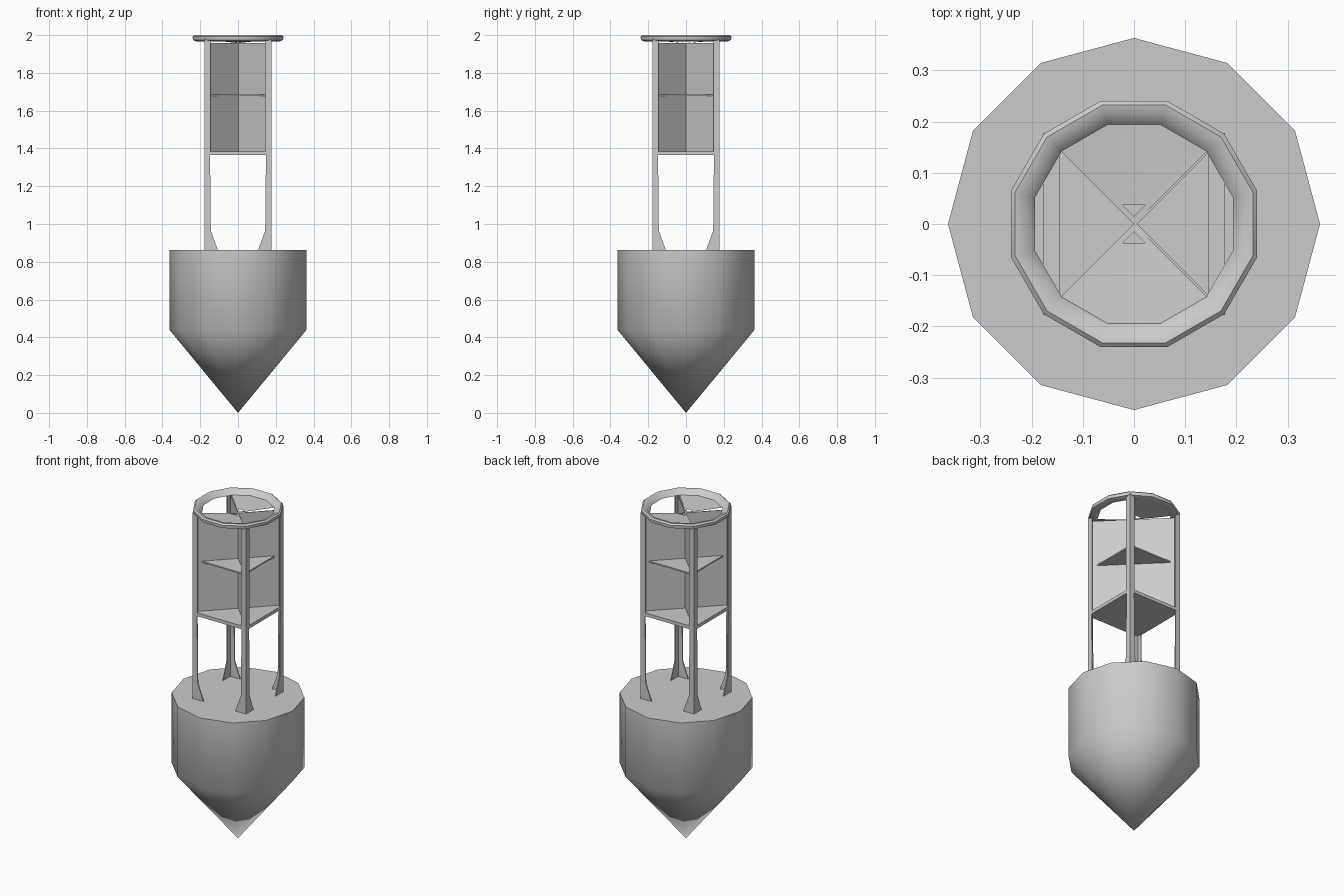
import bpy, bmesh, math
from mathutils import Vector

cube = bpy.data.objects.get("Cube")
if cube:
    bpy.data.objects.remove(cube, do_unlink=True)

grey = bpy.data.materials.new("grey_metal")
grey.use_nodes = True
grey.diffuse_color = (0.6, 0.6, 0.6, 1)
grey.node_tree.nodes["Principled BSDF"].inputs["Base Color"].default_value = (0.6, 0.6, 0.6, 1)


def finish(name, bm, smooth=None):
    bmesh.ops.recalc_face_normals(bm, faces=bm.faces)
    mesh = bpy.data.meshes.new(name)
    bm.to_mesh(mesh)
    bm.free()
    mesh.materials.append(grey)
    ob = bpy.data.objects.new(name, mesh)
    bpy.context.collection.objects.link(ob)
    if smooth:
        bpy.ops.object.select_all(action='DESELECT')
        ob.select_set(True)
        bpy.context.view_layer.objects.active = ob
        bpy.ops.object.shade_smooth_by_angle(angle=math.radians(smooth))
    return ob


def lathe(name, profile, offset, closed, smooth):
    """Twelve-sided turned shape from (radius, z) points."""
    bm = bmesh.new()
    vs = [bm.verts.new((r * math.cos(offset), r * math.sin(offset), z)) for r, z in profile]
    pairs = list(zip(vs, vs[1:])) + ([(vs[-1], vs[0])] if closed else [])
    edges = [bm.edges.new(p) for p in pairs]
    bmesh.ops.spin(bm, geom=vs + edges, axis=(0, 0, 1), cent=(0, 0, 0),
                   angle=2 * math.pi, steps=12)
    bmesh.ops.remove_doubles(bm, verts=bm.verts, dist=0.0005)
    return finish(name, bm, smooth)


def extrude_polygon(bm, points, direction):
    face = bm.faces.new([bm.verts.new(p) for p in points])
    out = bmesh.ops.extrude_face_region(bm, geom=[face], use_keep_orig=True)
    moved = [g for g in out["geom"] if isinstance(g, bmesh.types.BMVert)]
    bmesh.ops.translate(bm, verts=moved, vec=Vector(direction))


def square_plate(name, half, z, thick):
    bm = bmesh.new()
    corners = [(-half, -half, z), (half, -half, z), (half, half, z), (-half, half, z)]
    extrude_polygon(bm, corners, (0, 0, thick))
    return finish(name, bm)


def angle_post(name, sx, sy, outline):
    """L-section post: one outline of (inset, z) laid along x and along y."""
    bm = bmesh.new()
    c, t = 0.178, 0.006
    extrude_polygon(bm, [(sx * (c - d), sy * c, z) for d, z in outline], (0, -sy * t, 0))
    extrude_polygon(bm, [(sx * c, sy * (c - d), z) for d, z in outline], (-sx * t, 0, 0))
    return finish(name, bm)


# Float: cylinder with a pointed keel
lathe("float_body", [(0, 0), (0.363, 0.44), (0.363, 0.862), (0, 0.862)], 0, False, 45)

# Legs with flared feet, and the posts above them
LEG = [(0, 0.86), (0.072, 0.86), (0.034, 0.965), (0.03, 1.37), (0, 1.37)]
POST = [(0, 1.38), (0.033, 1.38), (0.033, 1.98), (0, 1.98)]
for sx, side in ((1, "left"), (-1, "right")):
    for sy, end in ((-1, "front"), (1, "back")):
        angle_post(f"{end}_{side}_leg", sx, sy, LEG)
        angle_post(f"{end}_{side}_post", sx, sy, POST)

# Horizontal plates
square_plate("cage_floor", 0.178, 1.365, 0.02)
square_plate("middle_shelf", 0.145, 1.677, 0.008)

# Crossed upright panels
for name, s in (("reflector_panel_a", 1), ("reflector_panel_b", -1)):
    bm = bmesh.new()
    e = 0.165
    extrude_polygon(bm, [(-e, -e * s, 1.385), (e, e * s, 1.385),
                         (e, e * s, 1.958), (-e, -e * s, 1.958)], (0.003, -0.003 * s, 0))
    finish(name, bm)

# Top ring
lathe("top_ring", [(0.2, 1.972), (0.225, 1.966), (0.247, 1.974), (0.249, 1.992),
                   (0.24, 2.0), (0.222, 1.997)], math.radians(15), True, 50)

# Front and back lids between ring and crossing, each with a small triangular hole
for name, s in (("front_lid", -1), ("back_lid", 1)):
    bm = bmesh.new()
    rim = [bm.verts.new((0.202 * math.cos(math.radians(a)),
                         s * 0.202 * math.sin(math.radians(a)), 1.973))
           for a in (45, 75, 105, 135)]
    centre = bm.verts.new((0, 0, 1.958))
    apex = bm.verts.new((0, s * 0.015, 1.959))
    h1 = bm.verts.new((0.022, s * 0.037, 1.961))
    h2 = bm.verts.new((-0.022, s * 0.037, 1.961))
    for f in ((centre, rim[0], h1, apex), (centre, apex, h2, rim[3]),
              (h1, rim[0], rim[1]), (h1, rim[1], rim[2], h2), (h2, rim[2], rim[3])):
        bm.faces.new(f)
    finish(name, bm, 60)
